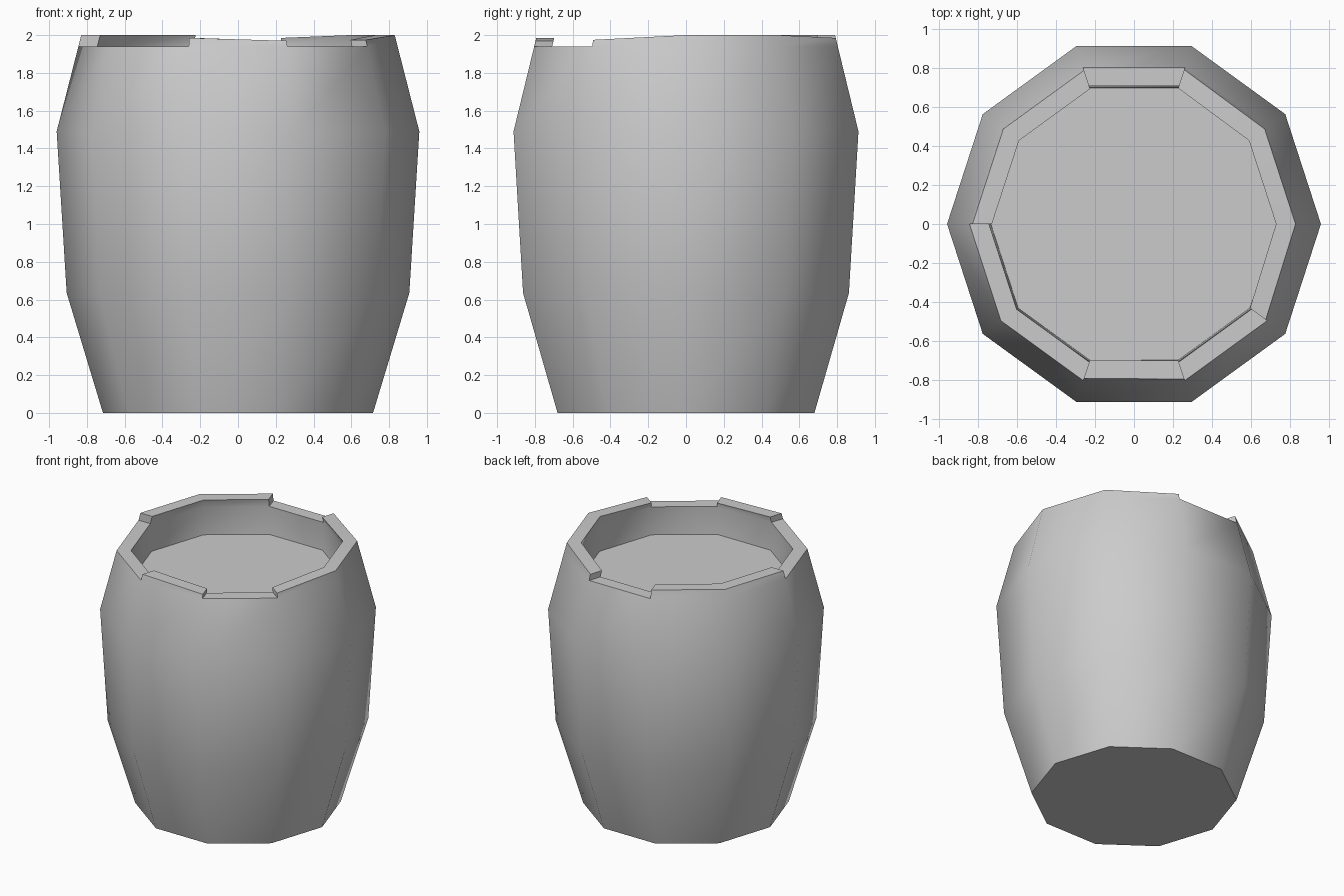
import bpy, bmesh
from math import cos, sin, radians

if "Cube" in bpy.data.objects:
    bpy.data.objects.remove(bpy.data.objects["Cube"])

N = 10
LOW = 1.94
# rim height at the (start, end) of each stave; others stay at LOW
STAVE = {0: (2.0, 2.0), 1: (2.0, 1.985), 3: (2.0, 2.0), 4: (2.0, 2.0),
         7: (1.985, 1.97), 9: (1.975, 2.0)}

bm = bmesh.new()


def pt(i, r, z):
    a = radians(36 * i)
    return bm.verts.new((r * cos(a), r * sin(a), z))


def ring(r, z):
    return [pt(i, r, z) for i in range(N)]


def rim_pair(i, z):
    # outer and inner rim points, leaning inward with height
    lean = 0.256 * (z - LOW)
    return pt(i, 0.845 - lean, z), pt(i, 0.745 - lean, z)


# barrel body: base, bulging wall, and sunken lid inside
outer = [ring(r, z) for r, z in ((0.715, 0), (0.907, 0.635), (0.96, 1.49), (0.845, LOW))]
inner = [ring(0.745, LOW), ring(0.735, 1.73)]
for rings in (outer, inner):
    for a, b in zip(rings, rings[1:]):
        for i in range(N):
            j = (i + 1) % N
            bm.faces.new((a[i], a[j], b[j], b[i]))
bm.faces.new(outer[0][::-1])
bm.faces.new(inner[1])

# uneven stave tops around the rim
for i in range(N):
    j = (i + 1) % N
    o0, o1, n0, n1 = outer[3][i], outer[3][j], inner[0][i], inner[0][j]
    if i in STAVE:
        za, zb = STAVE[i]
        p0, q0 = rim_pair(i, za)
        p1, q1 = rim_pair(i + 1, zb)
        bm.faces.new((o0, o1, p1, p0))
        bm.faces.new((n1, n0, q0, q1))
        bm.faces.new((p0, p1, q1, q0))
        if (i - 1) % N not in STAVE:
            bm.faces.new((o0, p0, q0, n0))
        if j not in STAVE:
            bm.faces.new((o1, n1, q1, p1))
    else:
        bm.faces.new((o0, o1, n1, n0))

bmesh.ops.remove_doubles(bm, verts=bm.verts, dist=0.0005)
bmesh.ops.recalc_face_normals(bm, faces=bm.faces)

mesh = bpy.data.meshes.new("barrel")
bm.to_mesh(mesh)
bm.free()
barrel = bpy.data.objects.new("barrel", mesh)
bpy.context.collection.objects.link(barrel)

# smooth sides, crisp rim and base
bpy.context.view_layer.objects.active = barrel
barrel.select_set(True)
bpy.ops.object.shade_smooth_by_angle(angle=radians(45))
